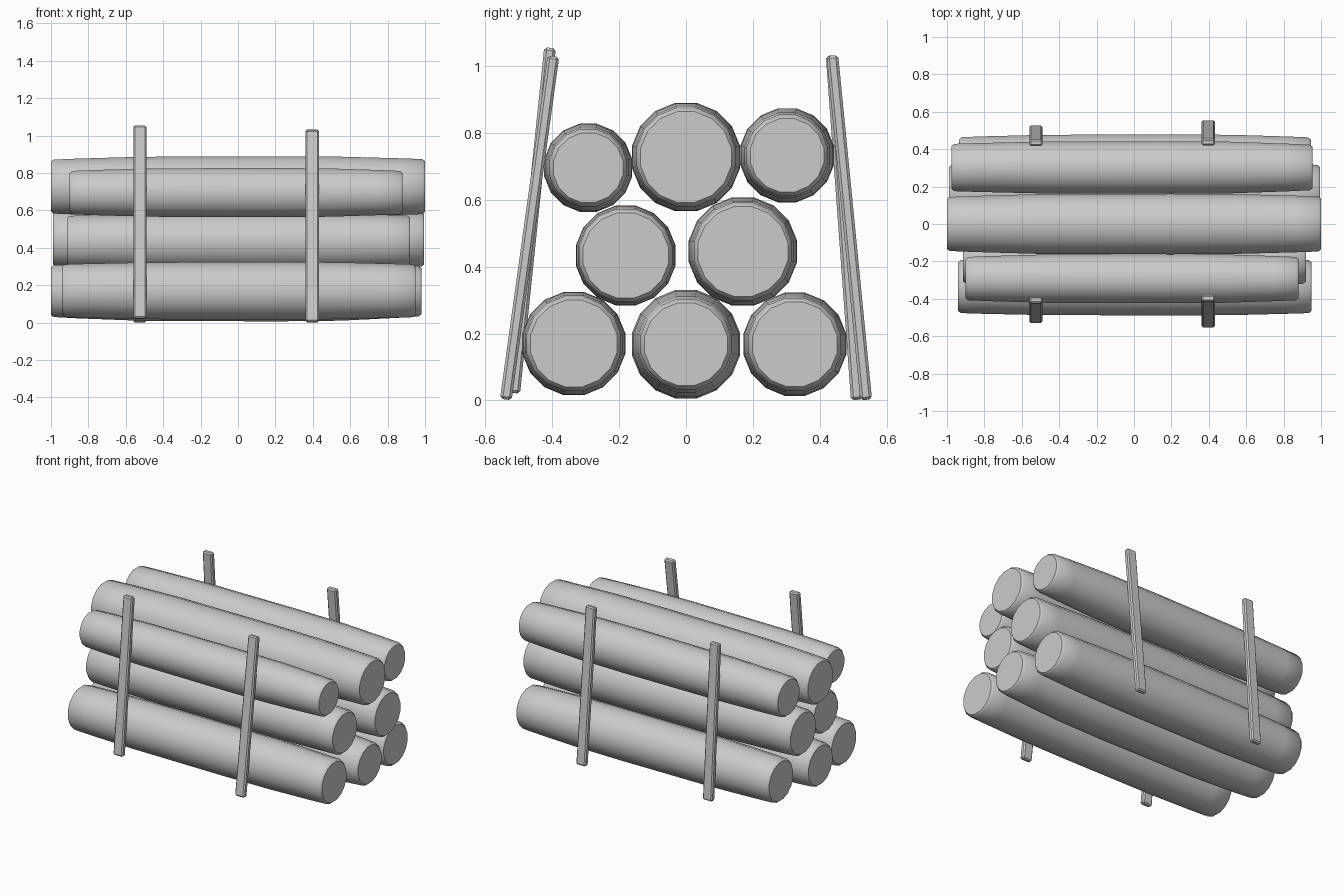
import bpy, bmesh, math
from mathutils import Vector

cube = bpy.data.objects.get("Cube")
if cube:
    bpy.data.objects.remove(cube, do_unlink=True)

grey = bpy.data.materials.new("plain grey")
grey.use_nodes = True
colour = (0.6, 0.6, 0.6, 1)
grey.diffuse_color = colour
grey.node_tree.nodes["Principled BSDF"].inputs["Base Color"].default_value = colour

SIDES = 16
# Swelling along a log: (fraction of length, share of the full bulge)
BULGE = [(0.07, 0.3), (0.24, 0.85), (0.42, 0.92), (0.6, 1), (0.78, 0.85), (0.93, 0.3)]


def finish(name, bm, angle):
    bmesh.ops.recalc_face_normals(bm, faces=bm.faces)
    mesh = bpy.data.meshes.new(name)
    bm.to_mesh(mesh)
    bm.free()
    mesh.materials.append(grey)
    ob = bpy.data.objects.new(name, mesh)
    bpy.context.collection.objects.link(ob)
    bpy.ops.object.select_all(action="DESELECT")
    ob.select_set(True)
    bpy.context.view_layer.objects.active = ob
    bpy.ops.object.shade_smooth_by_angle(angle=math.radians(angle))
    return ob


def log(name, x0, x1, y, z, r, r_left, r_right):
    """Lathe a swelling trunk along x with a small chamfer at each end."""
    rings = [(x0, r_left - 0.012), (x0 + 0.014, r_left)]
    for t, b in BULGE:
        end = r_left + (r_right - r_left) * t
        rings.append((x0 + (x1 - x0) * t, end + (r - end) * b))
    rings += [(x1 - 0.014, r_right), (x1, r_right - 0.012)]
    bm = bmesh.new()
    loops = []
    for x, radius in rings:
        loops.append([bm.verts.new((x, y + radius * math.cos(a), z + radius * math.sin(a)))
                      for a in (math.tau * (i + 0.5) / SIDES for i in range(SIDES))])
    for a, b in zip(loops, loops[1:]):
        for i in range(SIDES):
            j = (i + 1) % SIDES
            bm.faces.new((a[i], a[j], b[j], b[i]))
    bm.faces.new(loops[0])
    bm.faces.new(loops[-1])
    finish(name, bm, 40)


def stake(name, x, bottom, top):
    """Leaning square post between two (y, z) points, with bevelled edges."""
    lo, hi = Vector((x, *bottom)), Vector((x, *top))
    up = (hi - lo).normalized()
    across = Vector((1, 0, 0))
    out = up.cross(across)
    bm = bmesh.new()
    bmesh.ops.create_cube(bm, size=1)
    for v in bm.verts:
        c = v.co.copy()
        v.co = (lo + hi) / 2 + across * c.x * 0.07 + out * c.y * 0.035 + up * c.z * (hi - lo).length
    bmesh.ops.bevel(bm, geom=bm.edges[:], offset=0.008, segments=1, affect="EDGES")
    finish(name, bm, 30)


# Stacked logs: three at the bottom, two in the middle, three on top
log("bottom_front_log", -0.94, 0.95, -0.335, 0.17, 0.157, 0.144, 0.144)
log("bottom_middle_log", -1.0, 0.98, 0.0, 0.168, 0.165, 0.141, 0.138)
log("bottom_back_log", -0.935, 0.945, 0.325, 0.168, 0.157, 0.142, 0.141)
log("middle_front_log", -0.915, 0.92, -0.18, 0.433, 0.152, 0.14, 0.142)
log("middle_back_log", -0.99, 0.995, 0.17, 0.445, 0.165, 0.148, 0.149)
log("top_front_log", -0.9, 0.88, -0.292, 0.695, 0.134, 0.118, 0.118)
log("top_middle_log", -1.0, 1.0, 0.0, 0.727, 0.165, 0.147, 0.15)
log("top_back_log", -0.975, 0.955, 0.302, 0.732, 0.143, 0.129, 0.124)

# Leaning stakes holding the pile
stake("front_right_stake", -0.525, (-0.513, 0.022), (-0.406, 1.053))
stake("front_left_stake", 0.397, (-0.538, 0.003), (-0.396, 1.028))
stake("back_right_stake", -0.525, (0.51, 0.002), (0.435, 1.03))
stake("back_left_stake", 0.397, (0.538, 0.002), (0.437, 1.03))
